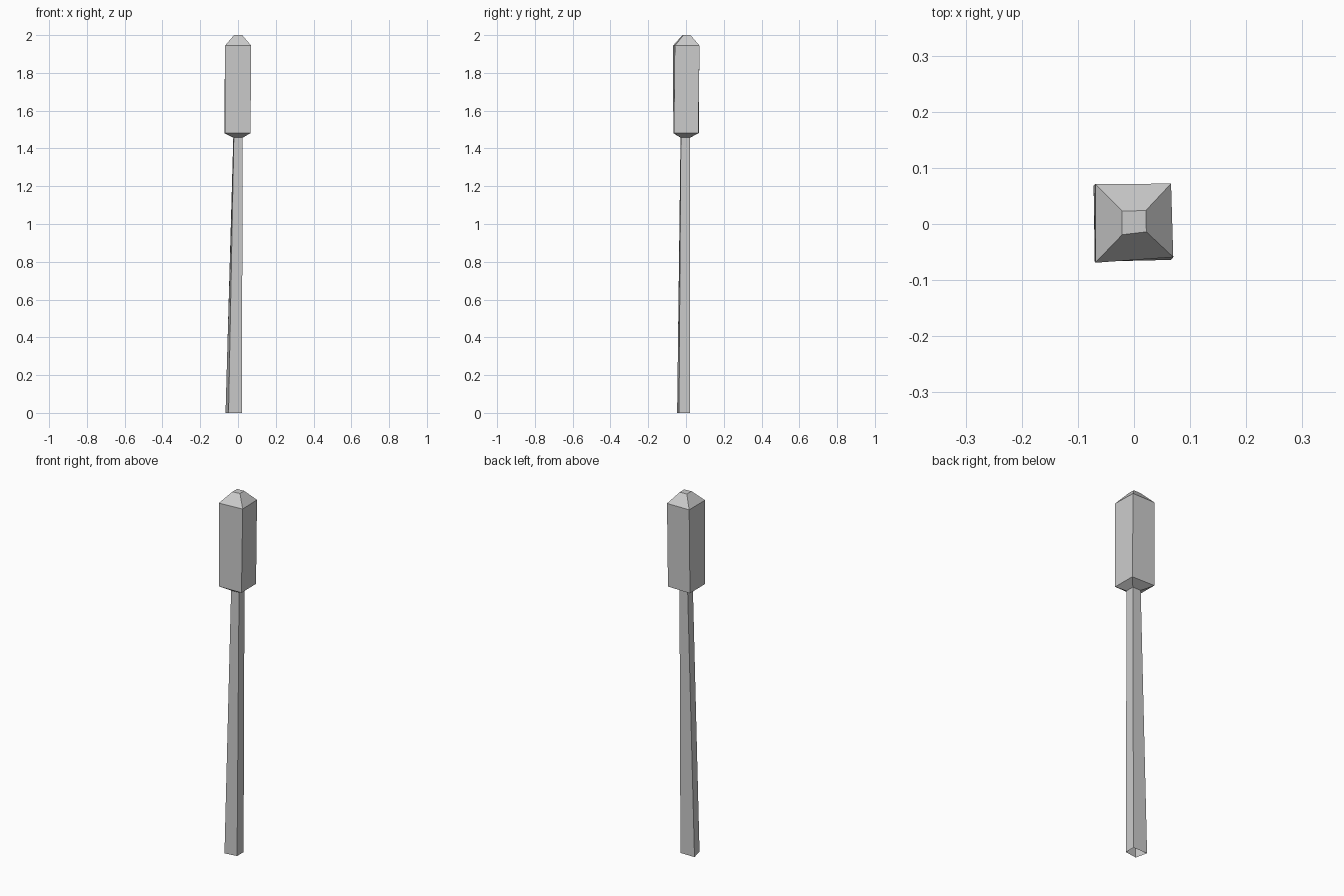
import bpy
import bmesh

cube = bpy.data.objects.get("Cube")
if cube:
    bpy.data.objects.remove(cube, do_unlink=True)

grey = bpy.data.materials.new("light grey")
grey.use_nodes = True
color = (0.6, 0.6, 0.6, 1)
grey.diffuse_color = color
grey.node_tree.nodes["Principled BSDF"].inputs["Base Color"].default_value = color


def loft(name, sections, cap_top=False):
    """Skin four-sided sections (height, corners counter-clockwise from front -x)."""
    bm = bmesh.new()
    rings = [[bm.verts.new((x, y, z)) for x, y in corners] for z, corners in sections]
    for low, high in zip(rings, rings[1:]):
        for i in range(4):
            j = (i + 1) % 4
            bm.faces.new((low[i], low[j], high[j], high[i]))
    if cap_top:
        bm.faces.new(rings[-1])
    mesh = bpy.data.meshes.new(name)
    bm.to_mesh(mesh)
    bm.free()
    mesh.materials.append(grey)
    obj = bpy.data.objects.new(name, mesh)
    bpy.context.collection.objects.link(obj)
    return obj


# Hand-cut, slightly uneven square sections
foot = (0, [(-0.05, -0.047), (0.02, -0.037), (0.02, 0.02), (-0.066, 0.02)])
neck = (1.457, [(-0.022, -0.029), (0.025, -0.027), (0.025, 0.021), (-0.025, 0.021)])
base = (1.481, [(-0.07, -0.067), (0.066, -0.064), (0.065, 0.065), (-0.072, 0.068)])
shoulder = (1.944, [(-0.069, -0.069), (0.07, -0.059), (0.066, 0.072), (-0.069, 0.071)])
tip = (2, [(-0.021, -0.019), (0.022, -0.014), (0.021, 0.024), (-0.021, 0.023)])

# Leaning pole, open at the foot
loft("pole", [foot, neck])

# Block head with chamfered underside and pyramid top
loft("head", [neck, base, shoulder, tip], cap_top=True)
